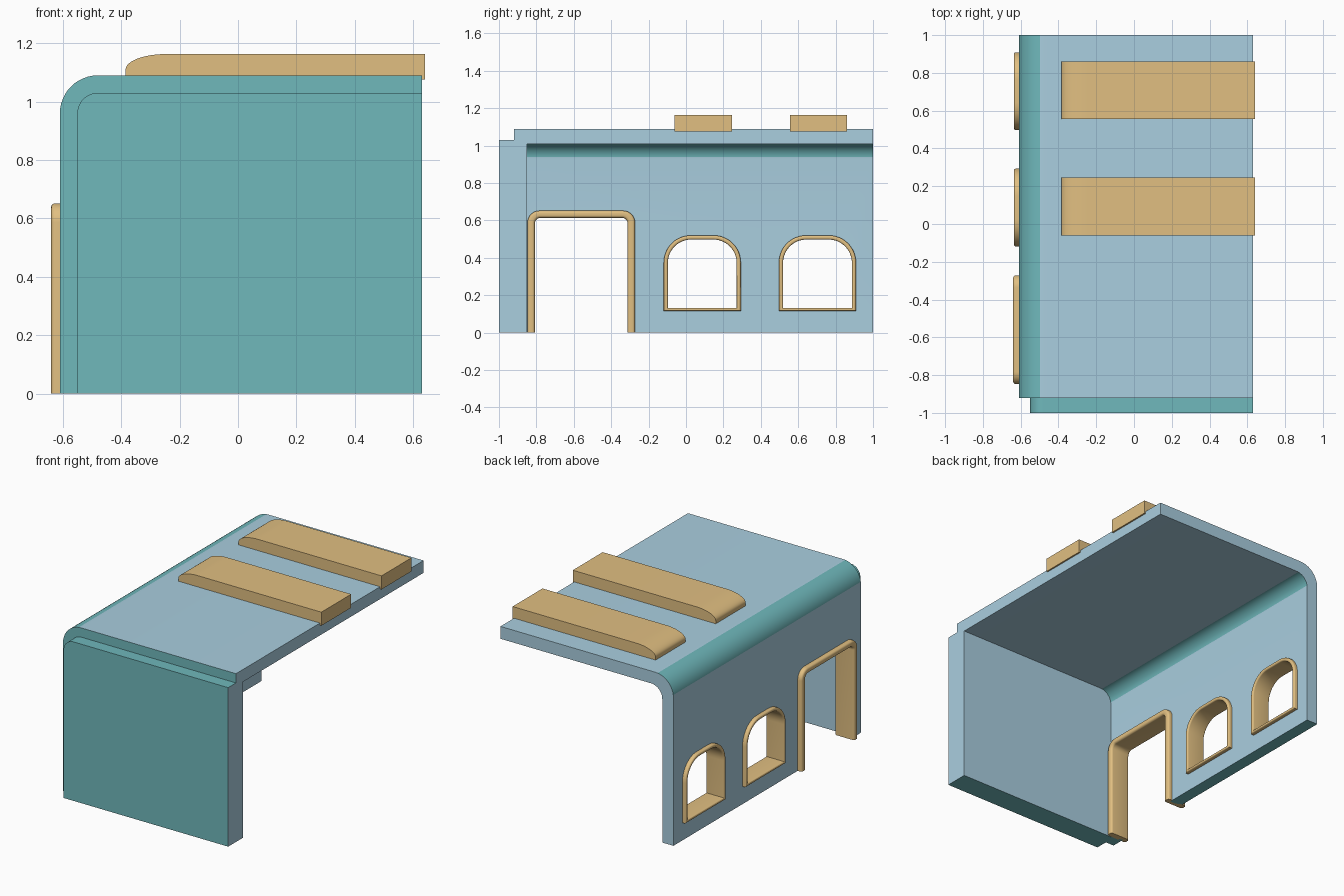
import bpy, bmesh
from math import sin, cos, pi, radians

if "Cube" in bpy.data.objects:
    bpy.data.objects.remove(bpy.data.objects["Cube"])


def material(name, rgb):
    m = bpy.data.materials.new(name)
    m.diffuse_color = (*rgb, 1)
    m.use_nodes = True
    m.node_tree.nodes["Principled BSDF"].inputs["Base Color"].default_value = m.diffuse_color
    return m


BLUE = material("light_blue", (0.40, 0.62, 0.74))
TEAL = material("teal", (0.16, 0.48, 0.50))
GOLD = material("gold", (0.75, 0.52, 0.22))


def make(name, verts, faces, mats=()):
    bm = bmesh.new()
    vs = [bm.verts.new(v) for v in verts]
    for f in faces:
        bm.faces.new([vs[i] for i in f])
    bmesh.ops.recalc_face_normals(bm, faces=bm.faces)
    me = bpy.data.meshes.new(name)
    bm.to_mesh(me)
    bm.free()
    ob = bpy.data.objects.new(name, me)
    bpy.context.collection.objects.link(ob)
    for m in mats:
        me.materials.append(m)
    return ob


def prism(name, pts, a, b, axis, mats=()):
    """Extrude a 2D profile along x (profile in yz) or y (profile in xz)."""
    place = (lambda u, v, w: (w, u, v)) if axis == "x" else (lambda u, v, w: (u, w, v))
    n = len(pts)
    verts = [place(u, v, w) for w in (a, b) for u, v in pts]
    faces = [list(range(n)), list(range(n, 2 * n))]
    faces += [(i, (i + 1) % n, (i + 1) % n + n, i + n) for i in range(n)]
    return make(name, verts, faces, mats)


def arc(cx, cz, rx, rz, a0, a1, n=12):
    return [(cx + rx * cos(radians(a0 + (a1 - a0) * i / n)),
             cz + rz * sin(radians(a0 + (a1 - a0) * i / n))) for i in range(n + 1)]


def hall(xl, xr, zb, zt, r):
    """Block outline with one rounded upper left corner."""
    return [(xr, zb), (xl, zb)] + arc(xl + r, zt - r, r, r, 180, 90) + [(xr, zt)]


def arch(y0, y1, z0, z1, r):
    """Opening outline with both upper corners rounded."""
    return ([(y0, z0)] + arc(y0 + r, z1 - r, r, r, 180, 90)
            + arc(y1 - r, z1 - r, r, r, 90, 0) + [(y1, z0)])


def smooth(ob):
    bpy.ops.object.select_all(action="DESELECT")
    bpy.context.view_layer.objects.active = ob
    ob.select_set(True)
    bpy.ops.object.shade_smooth_by_angle(angle=radians(35))


def subtract(ob, cutter):
    cutter.hide_render = True
    mod = ob.modifiers.new("cut", "BOOLEAN")
    mod.operation, mod.solver, mod.object = "DIFFERENCE", "EXACT", cutter
    bpy.context.view_layer.objects.active = ob
    bpy.ops.object.modifier_apply(modifier=mod.name)
    bpy.data.objects.remove(cutter)


def paint(ob):
    """Blue on flat walls and roof, teal on front, bends and undersides."""
    for p in ob.data.polygons:
        n, c = p.normal, p.center
        flat = abs(n.x) > 0.99 or n.y > 0.99 or abs(n.z) > 0.99
        p.material_index = 0 if flat and c.z > 0.01 else 1


def frame(name, outer, inner, x0, x1, r, closed):
    """Sweep a rounded section between the inner and outer outlines."""
    w = abs(outer[0][0] - inner[0][0])
    sec = []
    for cu, cx, a in ((w - r, x1 - r, 0), (r, x1 - r, 90), (r, x0 + r, 180), (w - r, x0 + r, 270)):
        sec += [(u / w, x) for u, x in arc(cu, cx, r, r, a, a + 90, 4)]
    m, n = len(sec), len(outer)
    verts = [(x, iy + (oy - iy) * t, iz + (oz - iz) * t)
             for (oy, oz), (iy, iz) in zip(outer, inner) for t, x in sec]
    faces = [(i * m + j, i * m + (j + 1) % m,
              (i + 1) % n * m + (j + 1) % m, (i + 1) % n * m + j)
             for i in range(n if closed else n - 1) for j in range(m)]
    if not closed:
        faces += [list(range(m)), list(range((n - 1) * m, n * m))]
    smooth(make(name, verts, faces, [GOLD]))


# Shell: left wall, bent roof and front wall, open to the right and back
shell = prism("shell", hall(-0.61, 0.63, 0, 1.09, 0.13), -0.92, 1, "y", [BLUE, TEAL])
subtract(shell, prism("room_cutter", hall(-0.53, 0.8, -0.1, 1.01, 0.08), -0.85, 1.1, "y"))

# Door opening and frame
subtract(shell, prism("door_cutter", arch(-0.83, -0.29, -0.1, 0.632, 0.045), -0.8, -0.3, "x"))
frame("door_frame", arch(-0.848, -0.272, 0, 0.652, 0.065),
      arch(-0.808, -0.312, 0, 0.614, 0.03), -0.64, -0.50, 0.014, False)

# Two arched windows
for i, y in enumerate((0.087, 0.703)):
    subtract(shell, prism("window_cutter", arch(y - 0.195, y + 0.195, 0.124, 0.51, 0.135),
                          -0.8, -0.3, "x"))
    frame(f"window_frame_{i + 1}", arch(y - 0.206, y + 0.206, 0.115, 0.52, 0.145),
          arch(y - 0.184, y + 0.184, 0.133, 0.498, 0.125), -0.635, -0.505, 0.009, True)
paint(shell)
smooth(shell)

# Inset panel on the front wall
panel = prism("front_panel", hall(-0.55, 0.63, 0, 1.03, 0.07), -1, -0.92, "y", [BLUE, TEAL])
paint(panel)
for p in panel.data.polygons:
    if p.normal.z > 0.5 or p.normal.x < -0.5:
        p.material_index = 1
smooth(panel)

# Roof bars with a rounded left end, overhanging slightly on the right
bar = ([(0.64, 1.075), (0.63, 1.075), (0.63, 1.09), (-0.385, 1.09)]
       + arc(-0.245, 1.11, 0.14, 0.053, 180, 90) + [(0.64, 1.163)])
for i, y in enumerate((0.092, 0.708)):
    smooth(prism(f"roof_bar_{i + 1}", bar, y - 0.153, y + 0.153, "y", [GOLD]))
